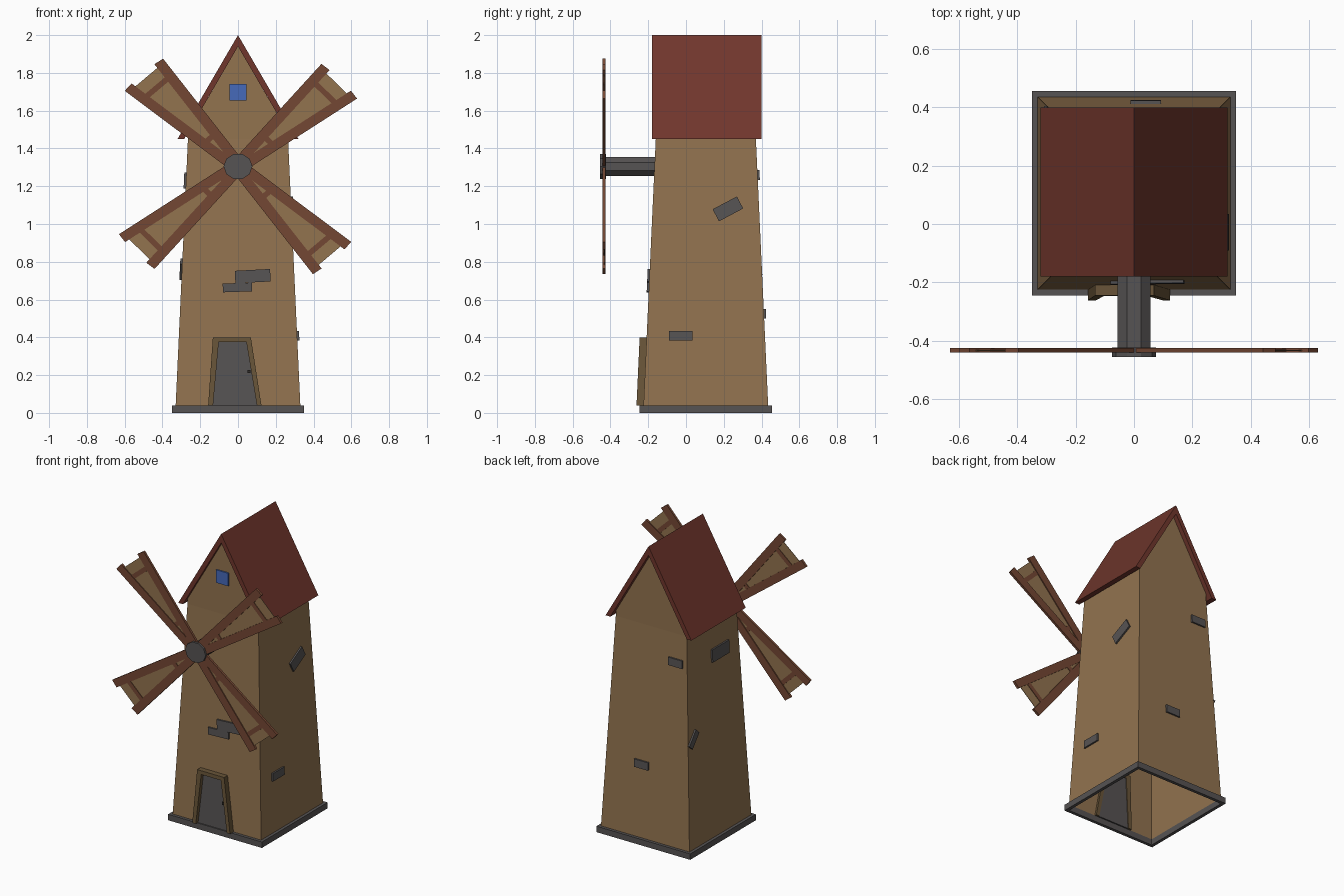
import bpy, bmesh, math
from mathutils import Vector

if "Cube" in bpy.data.objects:
    bpy.data.objects.remove(bpy.data.objects["Cube"])


def material(name, r, g, b):
    lin = [((c / 255 + 0.055) / 1.055) ** 2.4 for c in (r, g, b)]
    m = bpy.data.materials.new(name)
    m.diffuse_color = (*lin, 1)
    m.use_nodes = True
    m.node_tree.nodes["Principled BSDF"].inputs["Base Color"].default_value = m.diffuse_color
    return m


TAN = material("tan_wall", 146, 115, 79)
FRAME = material("dark_tan", 104, 84, 56)
GREY = material("stone_grey", 86, 83, 83)
WOOD = material("brown_wood", 116, 71, 51)
ROOF = material("roof_red", 112, 54, 44)
BLUE = material("window_blue", 70, 106, 186)
DARK = material("knob_dark", 45, 42, 40)


def mesh_object(name, verts, faces, mat):
    bm = bmesh.new()
    vs = [bm.verts.new(v) for v in verts]
    for f in faces:
        bm.faces.new([vs[i] for i in f])
    bmesh.ops.recalc_face_normals(bm, faces=bm.faces)
    me = bpy.data.meshes.new(name)
    bm.to_mesh(me)
    bm.free()
    me.materials.append(mat)
    ob = bpy.data.objects.new(name, me)
    bpy.context.collection.objects.link(ob)
    return ob


def prism(name, near, far, mat):
    """Closed solid between two matching outlines."""
    n = len(near)
    faces = [tuple(range(n)), tuple(range(2 * n - 1, n - 1, -1))]
    faces += [(i, (i + 1) % n, n + (i + 1) % n, n + i) for i in range(n)]
    return mesh_object(name, list(near) + list(far), faces, mat)


def slab(name, outline, y0, y1, mat):
    """Outline in x, z extruded along y."""
    return prism(name, [(x, y0, z) for x, z in outline], [(x, y1, z) for x, z in outline], mat)


CY = 0.105          # tower axis in y
TOP, BOTTOM = 1.45, 0.04


def half(z):
    return 0.33 - 0.065 * (z - BOTTOM) / (TOP - BOTTOM)


def on_wall(side, u, z, out):
    d = half(z) + out
    return {"front": (u, CY - d, z), "back": (u, CY + d, z),
            "left": (-d, u, z), "right": (d, u, z)}[side]


def wall_plate(name, side, outline, inner, outer, mat):
    return prism(name, [on_wall(side, u, z, outer) for u, z in outline],
                 [on_wall(side, u, z, inner) for u, z in outline], mat)


# Tower: open shell with tapering walls and a gable at each end
def square(h, z):
    return [(-h, CY - h, z), (h, CY - h, z), (h, CY + h, z), (-h, CY + h, z)]


ht = half(TOP)
shoulder = 1.484
verts = square(half(0.01), 0.01) + square(ht, TOP) + square(ht, shoulder)
verts += [(0, CY - ht, 1.94), (0, CY + ht, 1.94)]
faces = [(i, (i + 1) % 4, 4 + (i + 1) % 4, 4 + i) for i in range(4)]
faces += [(4, 5, 9, 12, 8), (6, 7, 11, 13, 10), (5, 6, 10, 9), (7, 4, 8, 11)]
mesh_object("tower_walls", verts, faces, TAN)

# Base: square ring around the foot
ring = square(0.35, 0) + square(0.35, 0.04) + square(0.329, 0.04) + square(0.329, 0)
mesh_object("base_ring", ring,
            [(4 * k + i, 4 * k + (i + 1) % 4, 4 * ((k + 1) % 4) + (i + 1) % 4, 4 * ((k + 1) % 4) + i)
             for k in range(4) for i in range(4)], GREY)

# Roof: thick inverted V
slab("roof", [(-0.32, 1.45), (0, 2.0), (0.32, 1.45), (0.285, 1.45), (0, 1.94), (-0.285, 1.45)],
     -0.18, 0.40, ROOF)

# Gable window
slab("window", [(-0.045, 1.655), (0.045, 1.655), (0.045, 1.742), (-0.045, 1.742)],
     -0.169, -0.160, BLUE)

# Crooked door with frame and knob
opening = [(-0.132, 0.04), (-0.102, 0.375), (0.044, 0.375), (0.10, 0.04)]
outer = [(-0.158, 0.04), (-0.133, 0.40), (0.068, 0.40), (0.124, 0.04)]
wall_plate("door_frame", "front", outer + opening[::-1], -0.015, 0.037, FRAME)
wall_plate("door", "front", opening, -0.01, 0.012, GREY)
wall_plate("door_knob", "front", [(0.05, 0.21), (0.066, 0.21), (0.066, 0.228), (0.05, 0.228)],
           0.01, 0.024, DARK)

# Loose stones: side, centre u, centre z, length, height, tilt in degrees
stones = [("front", 0.078, 0.724, 0.187, 0.066, 3), ("front", -0.003, 0.664, 0.155, 0.046, 2),
          ("right", 0.222, 1.08, 0.145, 0.072, 28), ("right", -0.028, 0.408, 0.125, 0.052, 0),
          ("back", -0.19, 1.26, 0.105, 0.052, 0), ("back", 0.04, 0.525, 0.105, 0.052, 0),
          ("left", 0.035, 1.23, 0.18, 0.085, 0), ("left", 0.35, 0.76, 0.115, 0.045, -48)]
for k, (side, u, z, l, h, tilt) in enumerate(stones):
    c, s = math.cos(math.radians(tilt)), math.sin(math.radians(tilt))
    pts = [(u + a * l / 2 * c - b * h / 2 * s, z + a * l / 2 * s + b * h / 2 * c)
           for a, b in ((-1, -1), (1, -1), (1, 1), (-1, 1))]
    wall_plate(f"stone_{side}_{k + 1}", side, pts, -0.004, 0.011, GREY)

# Sail axle and hub
HZ, STRETCH = 1.305, 1.105


def disc(name, r, n, y0, y1, turn):
    pts = [(STRETCH * r * math.cos(turn + 2 * math.pi * i / n),
            HZ + r * math.sin(turn + 2 * math.pi * i / n)) for i in range(n)]
    slab(name, pts, y0, y1, GREY)


disc("axle", 0.055, 8, -0.44, -0.13, math.pi / 8)
disc("hub", 0.069, 10, -0.455, -0.423, 0)

# Four blades: two spreading spars, two cross bars and a cloth
for k, deg in enumerate((42.9, 132.9, 222.9, 312.9)):
    t = math.radians(deg)

    def part(name, pts, y0, y1, mat):
        out = [(STRETCH * (a * math.cos(t) - b * math.sin(t)),
                HZ + a * math.sin(t) + b * math.cos(t)) for a, b in pts]
        slab(f"blade_{k + 1}_{name}", out, y0, y1, mat)

    for s, label in ((1, "left"), (-1, "right")):
        p, q = Vector((0.03, 0.016 * s)), Vector((0.6655, 0.1 * s))
        d = (q - p).normalized()
        n = Vector((-d.y, d.x)) * 0.0255
        part(f"spar_{label}", [p - n, q - n, q + n, p + n], -0.441, -0.425, WOOD)
    for a, w, label in ((0.20, 0.04, "inner"), (0.57, 0.088, "outer")):
        part(f"bar_{label}", [(a - 0.014, -w), (a + 0.014, -w), (a + 0.014, w), (a - 0.014, w)],
             -0.438, -0.428, WOOD)
    part("cloth", [(0.08, -0.02), (0.645, -0.095), (0.645, 0.095), (0.08, 0.02)],
         -0.4345, -0.4315, TAN)
